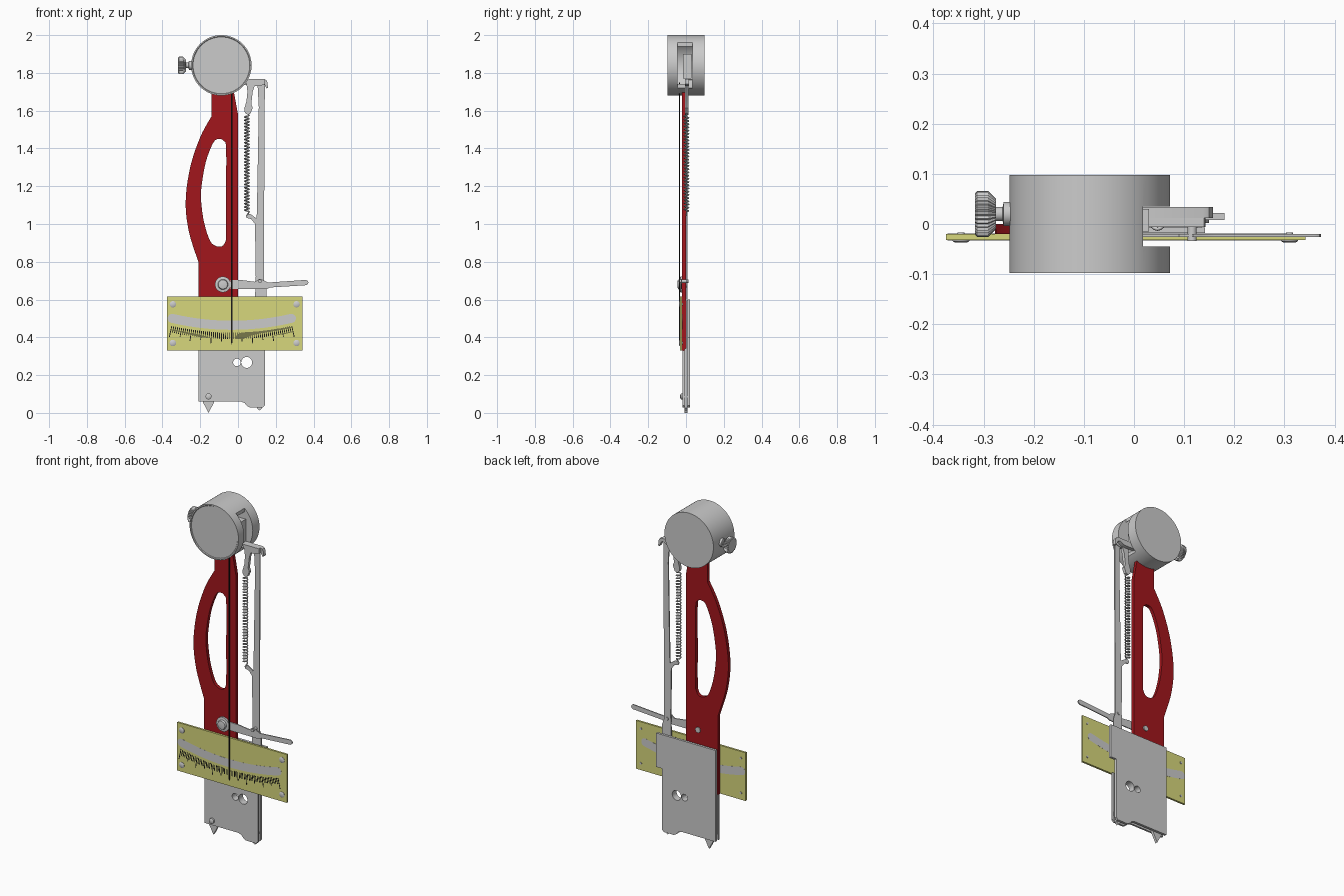
import bpy, bmesh
from math import sin, cos, pi, sqrt
from mathutils import Matrix, Vector

if "Cube" in bpy.data.objects:
    bpy.data.objects.remove(bpy.data.objects["Cube"])


def mat(name, col):
    m = bpy.data.materials.new(name)
    m.diffuse_color = (*col, 1)
    m.use_nodes = True
    m.node_tree.nodes["Principled BSDF"].inputs["Base Color"].default_value = m.diffuse_color
    return m


RED = mat("red_paint", (0.36, 0.008, 0.012))
GOLD = mat("brass_yellow", (0.68, 0.68, 0.2))
BLACK = mat("black", (0.01, 0.01, 0.01))


def finish(name, bm, material=None, angle=0.6):
    bmesh.ops.remove_doubles(bm, verts=bm.verts, dist=1e-5)
    bmesh.ops.recalc_face_normals(bm, faces=bm.faces)
    me = bpy.data.meshes.new(name)
    bm.to_mesh(me)
    bm.free()
    ob = bpy.data.objects.new(name, me)
    bpy.context.collection.objects.link(ob)
    if material:
        me.materials.append(material)
    bpy.ops.object.select_all(action='DESELECT')
    ob.select_set(True)
    bpy.context.view_layer.objects.active = ob
    bpy.ops.object.shade_smooth_by_angle(angle=angle)
    return ob


def evaluated(ob):
    """bmesh of an object after curves and modifiers are evaluated; removes the source"""
    bpy.context.view_layer.update()
    me = bpy.data.meshes.new_from_object(ob.evaluated_get(bpy.context.evaluated_depsgraph_get()))
    bm = bmesh.new()
    bm.from_mesh(me)
    bm.transform(ob.matrix_world)
    bpy.data.objects.remove(ob)
    bpy.data.meshes.remove(me)
    return bm


def curve_object(loops, cyclic, **props):
    cu = bpy.data.curves.new("tmp", 'CURVE')
    for pts in loops:
        s = cu.splines.new('POLY')
        s.points.add(len(pts) - 1)
        for p, q in zip(s.points, pts):
            p.co = (*q, 1) if len(q) == 3 else (*q, 0, 1)
        s.use_cyclic_u = cyclic
    for k, v in props.items():
        setattr(cu, k, v)
    ob = bpy.data.objects.new("tmp", cu)
    bpy.context.collection.objects.link(ob)
    return ob


def plate(name, outline, y0, y1, material=None, holes=()):
    """flat part: outline and holes in x,z, extruded from y0 to y1"""
    ob = curve_object([outline, *holes], True, dimensions='2D', fill_mode='BOTH', extrude=(y1 - y0) / 2)
    ob.matrix_world = Matrix.Translation((0, (y0 + y1) / 2, 0)) @ Matrix.Rotation(pi / 2, 4, 'X')
    return finish(name, evaluated(ob), material)


def lathe(name, profile, origin, axis='Y', n=32, knurl=0):
    """profile of (radius, offset) turned about an axis; knurl notches alternate columns"""
    bm = bmesh.new()
    rings = []
    for r, t in profile:
        ring = []
        for i in range(n):
            k = r * (1 - knurl * (i % 2))
            a, b = k * cos(2 * pi * i / n), k * sin(2 * pi * i / n)
            ring.append(bm.verts.new(Vector((a, t, b) if axis == 'Y' else (t, a, b)) + Vector(origin)))
        rings.append(ring)
    for p, q in zip(rings, rings[1:]):
        for i in range(n):
            bm.faces.new((p[i], p[(i + 1) % n], q[(i + 1) % n], q[i]))
    bm.faces.new(rings[0])
    bm.faces.new(rings[-1])
    return finish(name, bm, angle=0.3 if knurl else 0.6)


def rect(x0, x1, z0, z1):
    return [(x0, z0), (x1, z0), (x1, z1), (x0, z1)]


def circle(x, z, r, n=24):
    return [(x + r * cos(2 * pi * i / n), z + r * sin(2 * pi * i / n)) for i in range(n)]


def smooth(pts, closed=False, n=5):
    """Catmull-Rom curve through the points"""
    P = [Vector(p) for p in pts]
    L, out = len(P), []
    at = (lambda i: P[i % L]) if closed else (lambda i: P[max(0, min(L - 1, i))])
    for i in range(L if closed else L - 1):
        a, b, c, d = at(i - 1), at(i), at(i + 1), at(i + 2)
        for j in range(n):
            t = j / n
            out.append(tuple(0.5 * (2 * b + (c - a) * t + (2 * a - 5 * b + 4 * c - d) * t * t
                                    + (3 * b - a - 3 * c + d) * t ** 3)))
    return out if closed else out + [tuple(P[-1])]


# drum housing: hollow, with a slot on the right side
DX, DZ = -0.088, 1.84
drum = lathe("drum", [(0.15, -0.094), (0.153, -0.098), (0.16, -0.098), (0.16, 0.098)], (DX, 0, DZ), n=96)
cutters = [lathe("cavity_cutter", [(0.145, -0.045), (0.145, 0.035)], (DX, 0, DZ), n=64),
           plate("slot_cutter", rect(0.018, 0.2, 1.6, 2.1), -0.045, 0.035)]
for c in cutters:
    c.hide_render = True
    m = drum.modifiers.new("cut", 'BOOLEAN')
    m.operation, m.object, m.solver = 'DIFFERENCE', c, 'EXACT'
bm = evaluated(drum)
for c in cutters:
    bpy.data.objects.remove(c)
finish("drum_housing", bm)
plate("inner_block", rect(-0.06, 0.03, 1.77, 1.9), -0.015, 0.03)

# clamping knob on the left of the drum
lathe("knob_head", [(0.041, -0.317), (0.046, -0.313), (0.046, -0.291), (0.03, -0.275)],
      (0, 0.02, DZ), 'X', 64, 0.09)
lathe("knob_stem", [(0.014, -0.28), (0.014, -0.262), (0.024, -0.26), (0.024, -0.23)], (0, 0.02, DZ), 'X')

# red arm with curved grip and window
grip = smooth([(-0.14, 1.57), (-0.2, 1.46), (-0.253, 1.3), (-0.277, 1.12), (-0.26, 0.96), (-0.21, 0.8)])
window = smooth([(-0.063, 1.4), (-0.075, 1.44), (-0.1, 1.45), (-0.13, 1.432), (-0.17, 1.33), (-0.193, 1.2),
                 (-0.195, 1.12), (-0.18, 1.01), (-0.15, 0.915), (-0.12, 0.885), (-0.085, 0.882),
                 (-0.066, 0.91), (-0.063, 0.95), (-0.063, 1.17)], True)
plate("red_arm", [(-0.14, 1.73)] + grip + [(-0.21, 0.33), (0, 0.33), (0, 1.58), (-0.02, 1.69), (-0.02, 1.73)],
      -0.02, 0, RED, [window])

# pointer needle
plate("needle", rect(-0.037, -0.029, 0.37, 1.75), -0.036, -0.033, BLACK)

# scale plate, curved strip and graduations around the pointer pivot
PX, PZ = -0.033, 1.84


def polar(r, a):
    return (PX + r * sin(a), PZ - r * cos(a))


corners = [(x, z) for x in (-0.345, 0.31) for z in (0.37, 0.575)]
plate("scale_plate", rect(-0.375, 0.342, 0.33, 0.615), -0.032, -0.02, GOLD)
A = 0.232
steps = [-A + 2 * A * i / 32 for i in range(33)]
caps = [[(s * A + s * 0.017 * cos(t), 1.376 + 0.024 * sin(t)) for t in (pi / 3, pi / 6, 0, -pi / 6, -pi / 3)]
        for s in (1, -1)]
strip = [polar(1.4, a) for a in steps] + [polar(r, a) for a, r in caps[0]] \
    + [polar(1.352, a) for a in reversed(steps)] + [polar(r, a) for a, r in reversed(caps[1])]
plate("scale_strip", strip, -0.0326, -0.0194)
bm = bmesh.new()
for i in range(61):
    a = -0.226 + 0.452 * i / 60
    r1 = 1.415 + (0.062 if i % 10 == 0 else 0.048 if i % 5 == 0 else 0.034)
    w = 0.0022 / 1.44
    top = [bm.verts.new((p[0], -0.0328, p[1])) for p in
           (polar(1.415, a - w), polar(r1, a - w), polar(r1, a + w), polar(1.415, a + w))]
    f = bm.faces.new(top)
    ext = bmesh.ops.extrude_face_region(bm, geom=[f])["geom"]
    bmesh.ops.translate(bm, verts=[v for v in ext if isinstance(v, bmesh.types.BMVert)], vec=(0, 0.0012, 0))
finish("graduations", bm, BLACK)
for x, z in corners:
    lathe("scale_rivet", [(0.012, -0.037), (0.017, -0.034), (0.017, -0.031), (0.007, -0.03), (0.007, -0.017)],
          (x, 0, z), n=20)

# lower body: front and back plates around a recessed core
holes = [circle(-0.006, 0.267, 0.02), circle(0.046, 0.267, 0.029)]
foot = [(0.015, 0.06), (0.035, 0.052), (0.05, 0.035), (0.065, 0.028), (0.13, 0.028), (0.142, 0.04)]
plate("front_plate", [(-0.208, 0.06)] + foot + [(0.142, 0.33), (-0.208, 0.33)], -0.018, -0.007, None, holes)
plate("back_plate", [(-0.208, 0.06)] + foot + [(0.142, 0.4), (0.18, 0.4), (0.18, 0.6), (-0.208, 0.6)],
      0.008, 0.022, None, holes)
plate("core_lower", rect(-0.2, 0.128, 0.09, 0.34), -0.008, 0.009, None, holes)
plate("core_upper", rect(-0.2, 0.13, 0.33, 0.595), -0.001, 0.009)
plate("left_spike", [(-0.187, 0.07), (-0.185, 0.055), (-0.156, 0), (-0.127, 0.055), (-0.125, 0.07), (-0.156, 0.11)],
      -0.007, 0.008)
plate("right_foot", [(0.085, 0.09), (0.1, 0.025), (0.115, 0.012), (0.128, 0.025), (0.135, 0.09)], -0.007, 0.008)
lathe("spike_screw", [(0.007, -0.031), (0.016, -0.027), (0.016, -0.018), (0.008, -0.018), (0.008, 0.01)],
      (-0.156, 0, 0.087), n=24)

# release lever with its pivot screw and pin
plate("release_lever", [(-0.04, 0.655), (0.15, 0.655), (0.17, 0.664), (0.36, 0.676), (0.37, 0.682), (0.373, 0.69),
                        (0.37, 0.699), (0.36, 0.704), (0.16, 0.69), (0.13, 0.705), (0.118, 0.71), (0.104, 0.704),
                        (0.09, 0.694), (0.02, 0.703), (-0.04, 0.703)], -0.026, -0.02)
lathe("lever_pivot", [(0.012, -0.045), (0.024, -0.043), (0.027, -0.036), (0.027, -0.032), (0.042, -0.03),
                      (0.042, -0.02), (0.016, -0.019), (0.016, 0.006)], (-0.08, 0, 0.68))
lathe("lever_pin", [(0.009, -0.034), (0.009, 0.014)], (0.116, 0, 0.697), n=20)

# long vertical rod with spring peg
rod_top = [(0.123 + 0.019 * cos(t * pi / 8), 1.73 + 0.019 * sin(t * pi / 8)) for t in range(9)]
plate("vertical_rod", [(0.09, 0.6), (0.15, 0.6), (0.15, 0.655), (0.138, 0.69), (0.138, 1.0)] + rod_top
      + [(0.11, 1.62), (0.1, 1.06), (0.098, 1.03), (0.065, 1.053), (0.05, 1.056), (0.041, 1.045), (0.046, 1.032),
         (0.07, 1.026), (0.09, 1.0), (0.094, 0.72)], 0.002, 0.009)

# catch at the top: hooked arm and hanging arm
plate("catch_hook", [(0.0, 1.735), (0.1, 1.735), (0.125, 1.75), (0.138, 1.745), (0.15, 1.718), (0.158, 1.72),
                     (0.157, 1.748), (0.15, 1.762), (0.138, 1.768), (0.0, 1.768)], 0.012, 0.034)
plate("catch_arm", [(0.03, 1.768), (0.14, 1.768), (0.143, 1.74), (0.115, 1.73), (0.088, 1.73), (0.078, 1.7),
                    (0.07, 1.635), (0.078, 1.615), (0.066, 1.585), (0.05, 1.578), (0.036, 1.59), (0.033, 1.61),
                    (0.045, 1.65), (0.05, 1.7), (0.045, 1.74)], -0.006, 0.012)

# tension spring with end hooks
coils, per = 30, 12
helix = [(0.047 + 0.012 * cos(2 * pi * i / per), 0.002 + 0.012 * sin(2 * pi * i / per),
          1.065 + 0.51 * i / (coils * per)) for i in range(coils * per + 1)]
path = [(0.047, 0.002, 1.045)] + helix + [(0.047, 0.002, 1.595)]
finish("spring", evaluated(curve_object([path], False, dimensions='3D', bevel_depth=0.0038, bevel_resolution=1,
                                        use_fill_caps=True)), angle=1.2)
